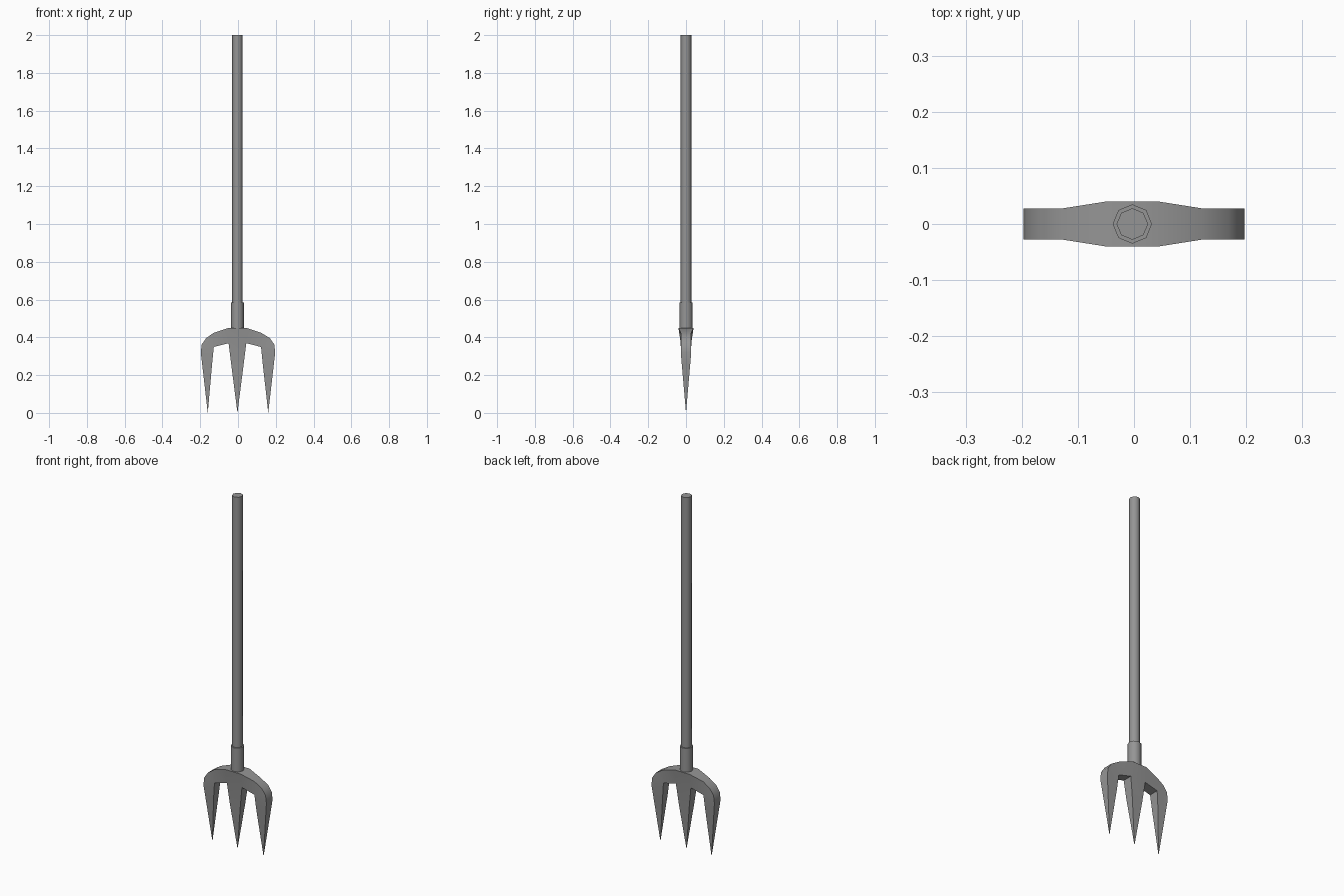
import bpy, bmesh, math

if "Cube" in bpy.data.objects:
    bpy.data.objects.remove(bpy.data.objects["Cube"])

CX = -0.003  # slight sideways offset of the shaft and middle tine

steel = bpy.data.materials.new("dark_steel")
steel.diffuse_color = (0.3, 0.3, 0.3, 1)
steel.use_nodes = True
steel.node_tree.nodes["Principled BSDF"].inputs["Base Color"].default_value = steel.diffuse_color


def finish(ob, angle):
    ob.data.materials.append(steel)
    bpy.ops.object.select_all(action='DESELECT')
    ob.select_set(True)
    bpy.context.view_layer.objects.active = ob
    bpy.ops.object.shade_smooth_by_angle(angle=math.radians(angle))


def rod(name, radius, z0, z1):
    bpy.ops.mesh.primitive_cylinder_add(vertices=8, radius=radius, depth=z1 - z0,
                                        location=(CX, 0, (z0 + z1) / 2))
    ob = bpy.context.object
    ob.name = name
    finish(ob, 50)


# Handle and the socket that holds it
rod("shaft", 0.028, 0.5, 2.0)
rod("socket", 0.035, 0.44, 0.584)

# Fork head: half profile as (x, z, half thickness), mirrored for the other side
half = {
    "tip": (0.160, 0.0, 0.0),
    "outer_flank": (0.190, 0.26, 0.0225),
    "outer": (0.197, 0.320, 0.0277),
    "bend1": (0.192, 0.362, 0.0277),
    "bend2": (0.169, 0.396, 0.0277),
    "shoulder": (0.125, 0.424, 0.0277),
    "crown": (0.047, 0.450, 0.040),
    "root": (0.047, 0.369, 0.028),
    "root_flank": (0.0333, 0.26, 0.0225),
    "inner": (0.125, 0.349, 0.0277),
    "inner_flank": (0.134, 0.26, 0.0225),
}
bm = bmesh.new()
V = {}
for side in (1, -1):
    for key, (x, z, t) in half.items():
        px = side * x + (CX if x < 0.135 else 0)
        for y in (1, -1):
            V[key, side, y] = bm.verts.new((px, y * t, z))
for y in (1, -1):
    V["mid", 0, y] = bm.verts.new((CX, 0, 0))

# Front and back faces
for y in (1, -1):
    for s in (1, -1):
        for keys in (("tip", "outer_flank", "inner_flank"),
                     ("outer_flank", "outer", "inner", "inner_flank"),
                     ("outer", "bend1", "bend2", "shoulder", "inner"),
                     ("shoulder", "crown", "root", "inner")):
            bm.faces.new([V[k, s, y] for k in keys])
    for upper, lower in (("crown", "root"), ("root", "root_flank")):
        bm.faces.new([V[upper, 1, y], V[upper, -1, y], V[lower, -1, y], V[lower, 1, y]])
    bm.faces.new([V["root_flank", 1, y], V["root_flank", -1, y], V["mid", 0, y]])

# Rim around the whole outline
top = ["tip", "outer_flank", "outer", "bend1", "bend2", "shoulder", "crown"]
under = ["inner_flank", "inner", "root", "root_flank"]
loop = [(k, 1) for k in top] + [(k, -1) for k in reversed(top)]
loop += [(k, -1) for k in under] + [("mid", 0)] + [(k, 1) for k in reversed(under)]
for a, b in zip(loop, loop[1:] + loop[:1]):
    bm.faces.new([V[(*a, 1)], V[(*b, 1)], V[(*b, -1)], V[(*a, -1)]])

# Close the tine points
bmesh.ops.remove_doubles(bm, verts=bm.verts[:], dist=1e-5)
bmesh.ops.recalc_face_normals(bm, faces=bm.faces[:])
mesh = bpy.data.meshes.new("fork_head")
bm.to_mesh(mesh)
bm.free()
head = bpy.data.objects.new("fork_head", mesh)
bpy.context.collection.objects.link(head)
finish(head, 40)
